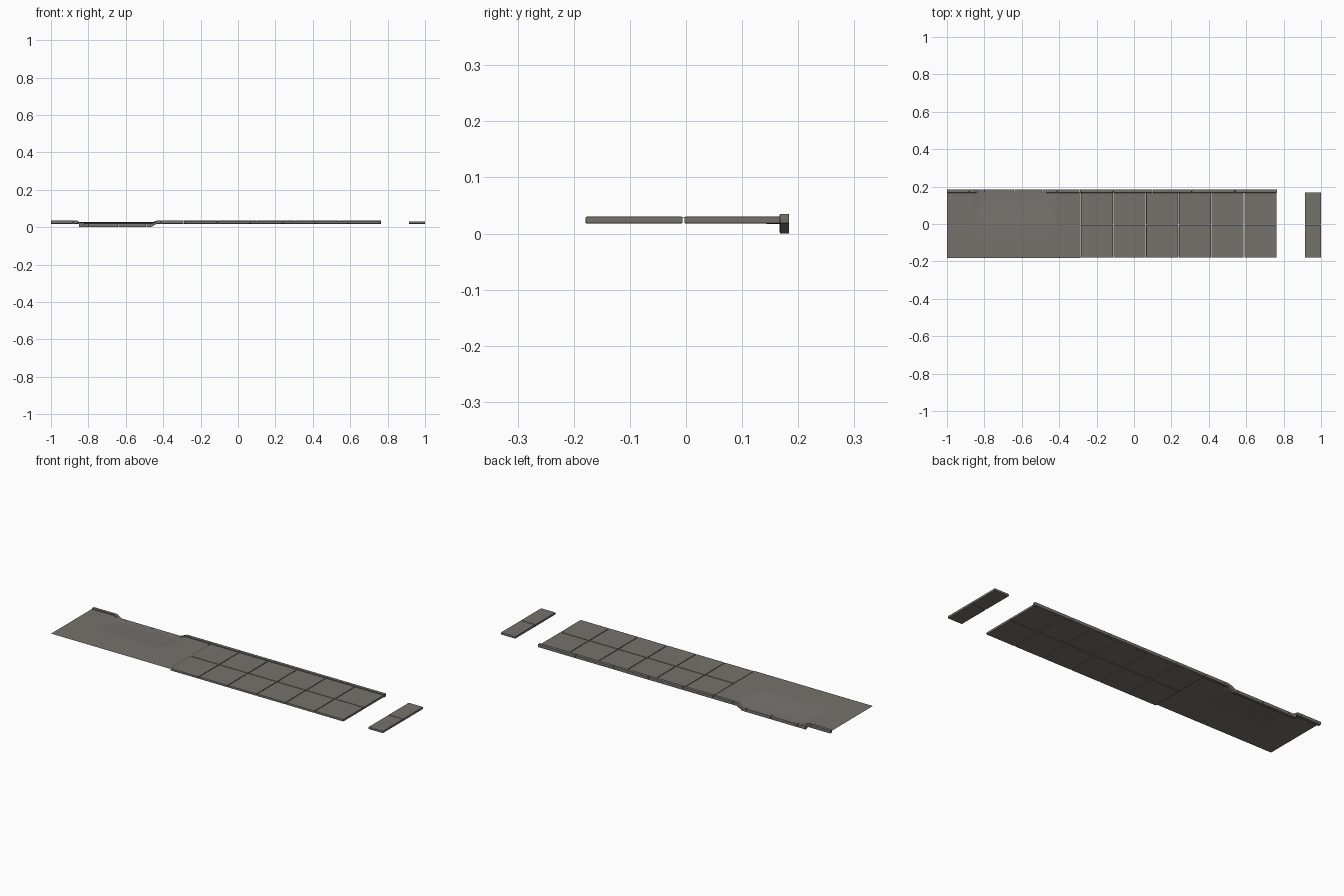
import bpy, bmesh

if "Cube" in bpy.data.objects:
    bpy.data.objects.remove(bpy.data.objects["Cube"])

def material(name, col):
    m = bpy.data.materials.new(name)
    m.diffuse_color = (*col, 1)
    m.use_nodes = True
    m.node_tree.nodes["Principled BSDF"].inputs["Base Color"].default_value = m.diffuse_color
    return m

PAVING = material("paving grey", (0.18, 0.17, 0.155))

def finish(bm, name, bevel=0.0):
    bmesh.ops.recalc_face_normals(bm, faces=bm.faces)
    me = bpy.data.meshes.new(name)
    bm.to_mesh(me)
    bm.free()
    me.materials.append(PAVING)
    ob = bpy.data.objects.new(name, me)
    bpy.context.collection.objects.link(ob)
    if bevel:
        b = ob.modifiers.new("worn edges", 'BEVEL')
        b.width, b.segments, b.limit_method = bevel, 2, 'ANGLE'
    return ob

def slab(name, x0, x1, y0, y1, z0=0.018, z1=0.030):
    bm = bmesh.new()
    bmesh.ops.create_cube(bm, size=1)
    for v in bm.verts:
        v.co = (x1 if v.co.x > 0 else x0, y1 if v.co.y > 0 else y0, z1 if v.co.z > 0 else z0)
    return finish(bm, name, 0.002)

# Two rows of square paving slabs, then a separate pair of half slabs
P, GAP, START = 0.1748, 0.003, -0.286
ROWS = [(-0.179, -0.006), (-0.003, 0.168)]
for r, (y0, y1) in enumerate(ROWS):
    for c in range(6):
        x = START + c * P
        slab(f"paving_slab_{r}_{c}", x + GAP / 2, x + P - GAP / 2, y0, y1)
    slab(f"half_slab_{r}", 0.913, 1.0, y0, y1)

# Thin pavement sheet, dipping towards the dropped kerb
def smooth(a, b, t):
    t = min(max((t - a) / (b - a), 0), 1)
    return t * t * (3 - 2 * t)

bm = bmesh.new()
bmesh.ops.create_grid(bm, x_segments=60, y_segments=16, size=1)
for v in bm.verts:
    x = -0.643 + 0.357 * v.co.x
    y = -0.0075 + 0.1755 * v.co.y
    dip = smooth(-0.88, -0.81, x) * (1 - smooth(-0.48, -0.42, x))
    v.co = (x, y, 0.029 - 0.012 * dip * smooth(-0.05, 0.168, y))
for f in bm.faces:
    f.smooth = True
finish(bm, "pavement_sheet")

# Kerb stones: side profile in x, z extruded across y
def kerb(name, profile, y0=0.167, y1=0.184):
    bm = bmesh.new()
    face = bm.faces.new([bm.verts.new((x, y0, z)) for x, z in profile])
    ext = bmesh.ops.extrude_face_region(bm, geom=[face])
    for v in ext["geom"]:
        if isinstance(v, bmesh.types.BMVert):
            v.co.y = y1
    return finish(bm, name, 0.002)

LO, HI, DLO, DHI = 0.018, 0.035, 0.0, 0.0175
G = 0.0008
def straight(name, a, b, lo=LO, hi=HI):
    kerb(name, [(a + G, lo), (b - G, lo), (b - G, hi), (a + G, hi)])

straight("kerb_end", -1.0 - G, -0.88)
kerb("kerb_ramp_left", [(-0.88, LO), (-0.85, LO), (-0.85, DLO), (-0.80, DLO),
                        (-0.80, DHI), (-0.83, DHI), (-0.86, HI), (-0.88, HI)])
straight("dropped_kerb_0", -0.80, -0.64, DLO, DHI)
straight("dropped_kerb_1", -0.64, -0.49, DLO, DHI)
kerb("kerb_ramp_right", [(-0.49, DLO), (-0.465, DLO), (-0.435, LO), (-0.41, LO),
                         (-0.41, HI), (-0.435, HI), (-0.475, DHI), (-0.49, DHI)])
cuts = [-0.41, -0.29, -0.11, 0.10, 0.31, 0.54, 0.765 + G]
for i, (a, b) in enumerate(zip(cuts, cuts[1:])):
    straight(f"kerb_{i}", a, b)
